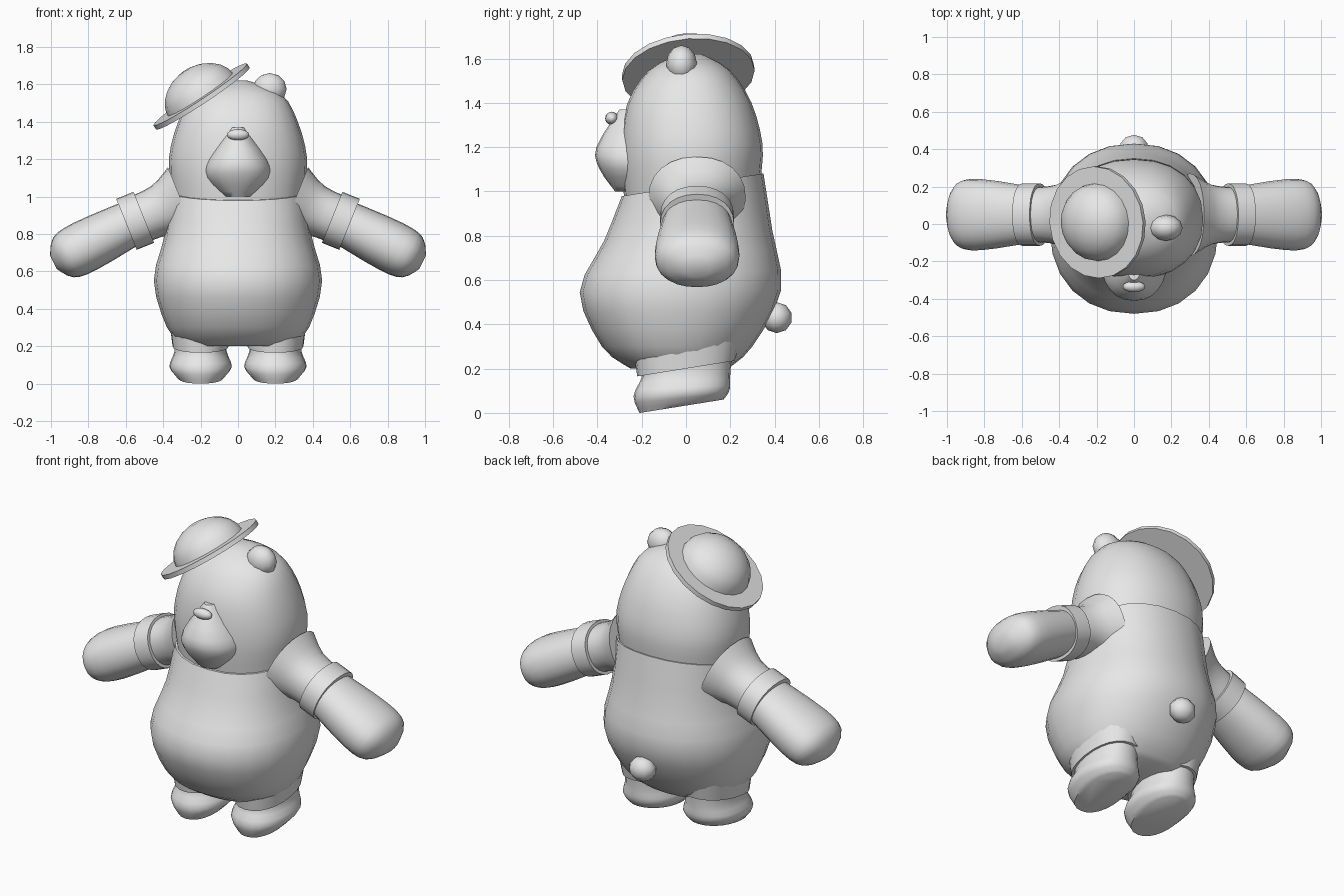
import bpy, bmesh, math
from mathutils import Matrix, Vector

default_cube = bpy.data.objects.get("Cube")
if default_cube:
    bpy.data.objects.remove(default_cube, do_unlink=True)

# One plain colour for the whole figure
shade = (0.8, 0.8, 0.8, 1)
grey = bpy.data.materials.new("plain grey")
grey.use_nodes = True
grey.diffuse_color = shade
grey.node_tree.nodes["Principled BSDF"].inputs["Base Color"].default_value = shade


def finish(name, bm, matrix):
    """Place the mesh, fix its normals and shade it smooth with sharp rims."""
    bm.transform(matrix)
    bmesh.ops.recalc_face_normals(bm, faces=bm.faces)
    mesh = bpy.data.meshes.new(name)
    bm.to_mesh(mesh)
    bm.free()
    mesh.materials.append(grey)
    obj = bpy.data.objects.new(name, mesh)
    bpy.context.collection.objects.link(obj)
    bpy.ops.object.select_all(action="DESELECT")
    obj.select_set(True)
    bpy.context.view_layer.objects.active = obj
    bpy.ops.object.shade_smooth_by_angle(angle=math.radians(50))


def smooth_path(keys, steps=3):
    """Add rounded in-between sections to a few key sections."""
    points = [Vector(key) for key in keys]
    padded = [points[0], *points, points[-1]]
    path = [points[0]]
    for before, start, end, after in zip(padded, padded[1:], padded[2:], padded[3:]):
        leave = start + (end - before) / 6
        arrive = end - (after - start) / 6
        for step in range(steps):
            t = (step + 1) / steps
            first = start.lerp(leave, t)
            middle = leave.lerp(arrive, t)
            last = arrive.lerp(end, t)
            path.append(first.lerp(middle, t).lerp(middle.lerp(last, t), t))
    return path


def signed_power(value, power):
    return math.copysign(abs(value) ** (2 / power), value)


def loft(name, sections, matrix=Matrix(), power=2.2, sides=24, low_slope=0, high_slope=0):
    """Skin sections of (height, half width, centre y, half depth)."""
    bm = bmesh.new()
    bottom, top = sections[0][0], sections[-1][0]
    loops = []
    for height, width, centre, depth in sections:
        t = (height - bottom) / (top - bottom)
        slope = low_slope * (1 - t) ** 3 + high_slope * t ** 3
        loop = []
        for i in range(sides):
            angle = math.tau * i / sides
            x = width * signed_power(math.cos(angle), power)
            y = depth * signed_power(math.sin(angle), power)
            loop.append(bm.verts.new((x, centre + y, height + slope * y)))
        loops.append(loop)
    for low, high in zip(loops, loops[1:]):
        for i in range(sides):
            bm.faces.new((low[i - 1], low[i], high[i], high[i - 1]))
    bm.faces.new(loops[0])
    bm.faces.new(loops[-1])
    finish(name, bm, matrix)


def ball(name, centre, radii, segments):
    bm = bmesh.new()
    bmesh.ops.create_uvsphere(bm, u_segments=segments, v_segments=segments // 2, radius=1)
    finish(name, bm, Matrix.Translation(centre) @ Matrix.Diagonal((*radii, 1)))


def turned(x, y, z, degrees, axis="Y"):
    """A position together with a turn about one axis."""
    return Matrix.Translation((x, y, z)) @ Matrix.Rotation(math.radians(degrees), 4, axis)


# Torso and head, meeting at a neck seam that rises towards the back
neck_slope = 0.16
loft("torso", smooth_path([
    (0.2, 0.29, -0.03, 0.22),
    (0.3, 0.38, -0.04, 0.34),
    (0.55, 0.45, -0.025, 0.455),
    (0.8, 0.39, 0.01, 0.38),
    (1.03, 0.365, 0.03, 0.32)]), high_slope=neck_slope)
loft("head", smooth_path([
    (1.03, 0.355, 0.03, 0.31),
    (1.2, 0.37, 0.025, 0.32),
    (1.4, 0.32, 0.015, 0.28),
    (1.55, 0.23, 0.015, 0.18),
    (1.62, 0.05, 0.02, 0.05)]), low_slope=neck_slope)

# Face and tail
loft("muzzle", smooth_path([
    (1, 0.08, -0.2, 0.12),
    (1.1, 0.17, -0.2, 0.19),
    (1.2, 0.16, -0.2, 0.205),
    (1.37, 0.04, -0.2, 0.1)]))
ball("nose", (0, -0.335, 1.33), (0.06, 0.03, 0.03), 16)
ball("left_ear", (0.17, -0.02, 1.575), (0.09, 0.07, 0.085), 12)
ball("tail", (0, 0.41, 0.43), (0.08, 0.07, 0.07), 10)

# Arms and legs, built on the left and mirrored
for side, sign in (("left", 1), ("right", -1)):
    flip = Matrix.Diagonal((sign, 1, 1, 1))
    shoulder = flip @ turned(0.55, 0.05, 0.87, 112)
    elbow = flip @ turned(0.55, 0.05, 0.87, 117)
    hip = flip @ Matrix.Translation((0.2, 0, 0))

    loft(side + "_sleeve", smooth_path([
        (-0.27, 0.2, 0, 0.22),
        (-0.15, 0.14, 0, 0.16),
        (0, 0.13, 0, 0.145)]), shoulder)
    loft(side + "_cuff", [(end, 0.147, 0, 0.167) for end in (-0.05, 0.05)], shoulder)
    loft(side + "_paw", smooth_path([
        (0, 0.12, 0, 0.15),
        (0.3, 0.14, 0, 0.19),
        (0.43, 0.12, 0, 0.17),
        (0.49, 0.04, 0, 0.06)]), elbow)
    loft(side + "_trouser_leg", [
        (0.2, 0.15, 0, 0.22),
        (0.36, 0.17, 0, 0.25)], hip, low_slope=neck_slope)
    loft(side + "_foot", smooth_path([
        (0.03, 0.12, -0.02, 0.19),
        (0.09, 0.167, -0.02, 0.217),
        (0.17, 0.14, 0, 0.2),
        (0.25, 0.14, 0, 0.21)]), hip, low_slope=neck_slope, high_slope=neck_slope)

# Tilted round hat with a domed crown
hat = turned(-0.195, 0.01, 1.535, -33.5) @ turned(0, 0, 0, 5, "X")
loft("hat_brim", [(face, 0.3, 0, 0.3) for face in (-0.013, 0.013)], hat, power=2, sides=20)
dome = [(math.sin(a), 0.21 * math.cos(a)) for a in (math.radians(16 * i) for i in range(6))]
loft("hat_crown", [(0.165 * rise, r, 0, r) for rise, r in dome], hat, power=2, sides=20)
